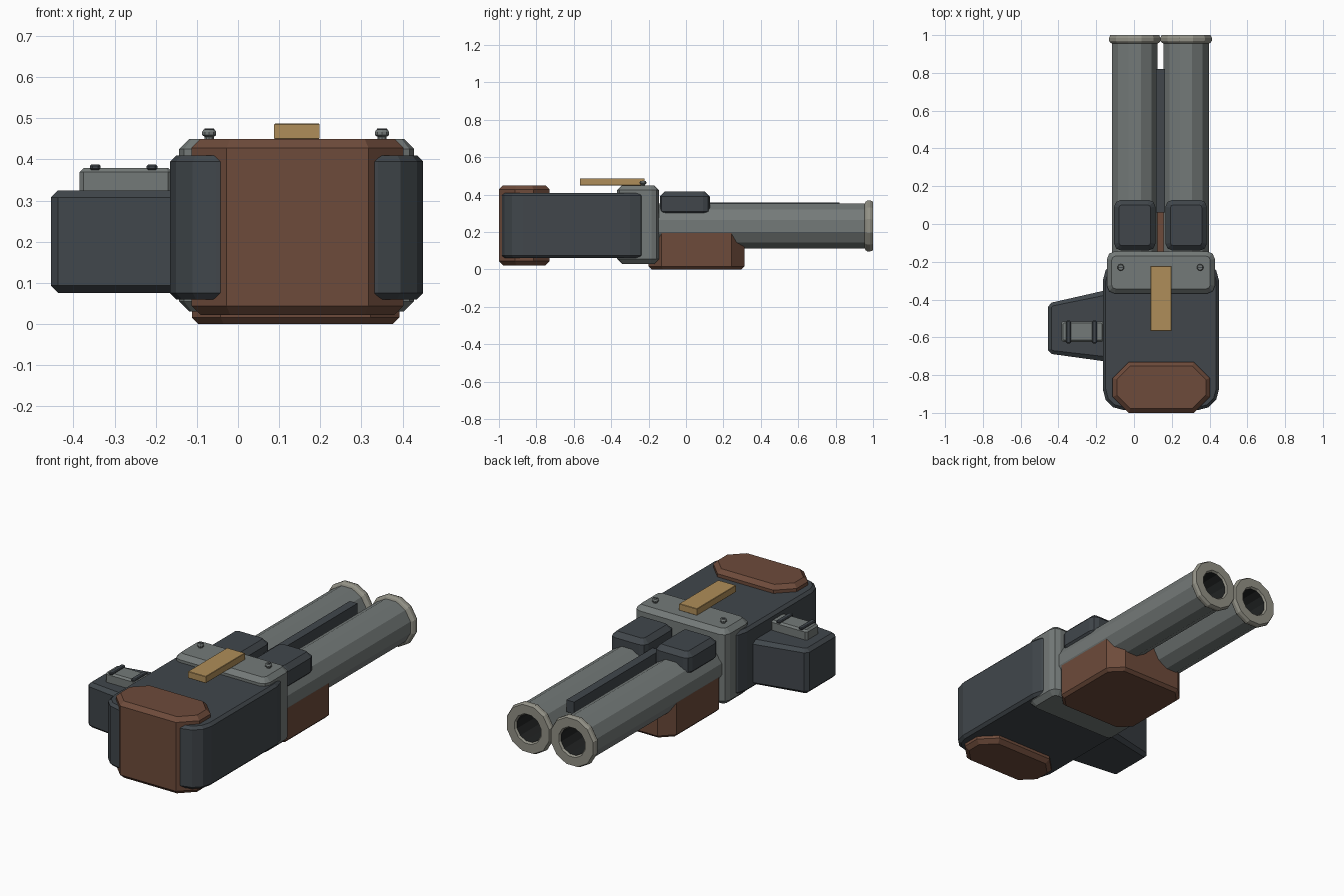
import bpy, bmesh, math
from mathutils import Matrix

cube = bpy.data.objects.get("Cube")
if cube:
    bpy.data.objects.remove(cube, do_unlink=True)


def material(name, r, g, b):
    m = bpy.data.materials.new(name)
    m.use_nodes = True
    m.diffuse_color = (r, g, b, 1)
    m.node_tree.nodes["Principled BSDF"].inputs["Base Color"].default_value = (r, g, b, 1)
    return m


DARK = material("dark slate", 0.052, 0.062, 0.071)
WOOD = material("brown wood", 0.155, 0.070, 0.043)
STEEL = material("grey steel", 0.175, 0.195, 0.190)
RIM = material("pale steel", 0.29, 0.285, 0.24)
BRASS = material("brass", 0.43, 0.27, 0.10)
BLACK = material("bore black", 0.015, 0.017, 0.017)


def finish(name, bm, *mats):
    bmesh.ops.recalc_face_normals(bm, faces=bm.faces)
    me = bpy.data.meshes.new(name)
    bm.to_mesh(me)
    bm.free()
    for m in mats:
        me.materials.append(m)
    ob = bpy.data.objects.new(name, me)
    bpy.context.collection.objects.link(ob)
    return ob


def block(name, xs, ys, zs, mat, corner=0, edge=0, segs=1, shape=None):
    """Box with bevelled upright corners, then bevelled top and bottom rims."""
    bm = bmesh.new()
    bmesh.ops.create_cube(bm, size=1)
    for v in bm.verts:
        for i, (lo, hi) in enumerate((xs, ys, zs)):
            v.co[i] = lo if v.co[i] < 0 else hi
    if corner:
        upright = [e for e in bm.edges if abs(e.verts[0].co.z - e.verts[1].co.z) > 0.001]
        bmesh.ops.bevel(bm, geom=upright, offset=corner, segments=segs,
                        profile=0.5, affect='EDGES')
    if edge:
        bm.normal_update()
        rims = [e for e in bm.edges
                if sum(abs(f.normal.z) > 0.9 for f in e.link_faces) == 1]
        bmesh.ops.bevel(bm, geom=rims, offset=edge, segments=1, affect='EDGES')
    if shape:
        for v in bm.verts:
            shape(v.co)
    return finish(name, bm, mat)


def lathe(name, profile, slots, mats, sides, place):
    """Turn (radius, height) points about z; slots give the material per band."""
    bm = bmesh.new()
    rings = []
    for r, h in profile:
        rings.append([bm.verts.new((r * math.cos(a), r * math.sin(a), h))
                      for a in (math.tau * (k + 0.5) / sides for k in range(sides))])
    for low, high, slot in zip(rings, rings[1:], slots):
        for k in range(sides):
            n = (k + 1) % sides
            bm.faces.new((low[k], low[n], high[n], high[k])).material_index = slot
    bm.faces.new(rings[0])
    bm.faces.new(rings[-1]).material_index = slots[-1]
    bm.transform(place)
    return finish(name, bm, *mats)


# Main body, wooden butt and receiver band
block("body", (-0.165, 0.45), (-0.985, -0.19), (0.06, 0.41), DARK, 0.11, 0.015, 3)
block("butt_cap", (-0.113, 0.402), (-1, -0.73), (0.022, 0.45), WOOD, 0.085, 0.022)
block("receiver_band", (-0.143, 0.428), (-0.368, -0.145), (0.03, 0.45), STEEL, 0.04, 0.025, 2)
block("fore_grip", (-0.112, 0.392), (-0.2, 0.312), (0, 0.225), WOOD, 0.07, 0.016)


# Tapered side box with its latch plate
def taper(co):
    t = (co.x + 0.455) / 0.29
    co.y = -0.553 + 0.013 * t + co.y * (1 + 0.4 * t)


block("side_box", (-0.455, -0.13), (-0.1325, 0.1325), (0.075, 0.325), DARK, 0.018, 0.018, 1, taper)
block("latch_plate", (-0.385, -0.16), (-0.625, -0.515), (0.31, 0.379), STEEL, 0.01, 0.01)
for side, x in (("outer", -0.347), ("inner", -0.209)):
    block(side + "_latch_bar", (x - 0.013, x + 0.013), (-0.632, -0.512),
          (0.374, 0.388), DARK, 0.006, 0.004)

# Paired barrels, hoods and screws
MID = 0.14
profile = [(0.124, -0.16), (0.124, 0.955), (0.134, 0.96), (0.141, 0.97), (0.141, 0.985),
           (0.134, 1), (0.084, 1), (0.076, 0.99), (0.076, 0.80)]
slots = [0, 1, 1, 1, 1, 1, 1, 2]
for side, s in (("right", -1), ("left", 1)):
    x = MID + 0.136 * s
    place = Matrix.Translation((x, 0, 0.2325)) @ Matrix.Rotation(-math.pi / 2, 4, 'X')
    lathe(side + "_barrel", profile, slots, (STEEL, RIM, BLACK), 12, place)
    block(side + "_barrel_hood", (x - 0.109, x + 0.109), (-0.14, 0.127),
          (0.285, 0.416), DARK, 0.035, 0.026, 2)
    sx = MID + 0.21 * s
    lathe(side + "_screw", [(0.012, 0.44), (0.012, 0.455), (0.018, 0.459), (0.018, 0.467),
                            (0.014, 0.473)], [0] * 4, (STEEL,), 10,
          Matrix.Translation((sx, -0.23, 0)))
    block(side + "_screw_slot", (sx - 0.012, sx + 0.012), (-0.233, -0.227),
          (0.47, 0.4745), DARK)

# Rib between the barrels and brass top lever
block("rib", (0.116, 0.164), (0.06, 0.82), (0.29, 0.357), DARK)
block("top_lever", (0.088, 0.198), (-0.567, -0.222), (0.449, 0.487), BRASS, 0, 0.002)
